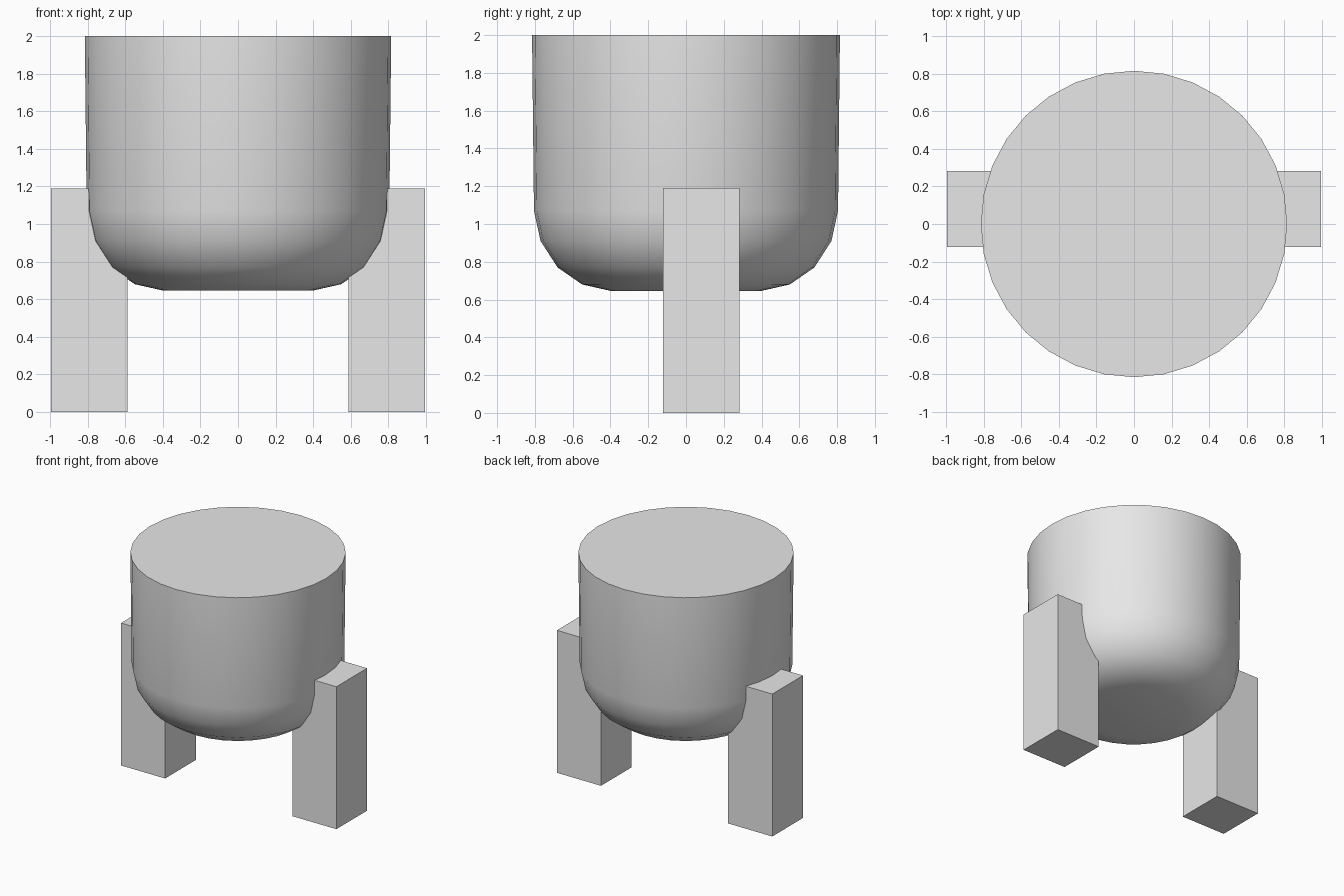
import bpy, bmesh, math

if "Cube" in bpy.data.objects:
    bpy.data.objects.remove(bpy.data.objects["Cube"])

grey = bpy.data.materials.new("light grey")
grey.diffuse_color = (0.8, 0.8, 0.8, 1)
grey.use_nodes = True
grey.node_tree.nodes["Principled BSDF"].inputs["Base Color"].default_value = grey.diffuse_color


def make_object(name, bm):
    bmesh.ops.recalc_face_normals(bm, faces=bm.faces)
    mesh = bpy.data.meshes.new(name)
    bm.to_mesh(mesh)
    bm.free()
    mesh.materials.append(grey)
    obj = bpy.data.objects.new(name, mesh)
    bpy.context.collection.objects.link(obj)
    return obj


# Round body: profile of (radius, height) rings with a rounded lower edge
SIDES = 32
profile = [(0.395, 0.645), (0.55, 0.68), (0.68, 0.77),
           (0.77, 0.91), (0.805, 1.07), (0.815, 2.0)]
bm = bmesh.new()
rings = []
for r, z in profile:
    angles = [2 * math.pi * i / SIDES for i in range(SIDES)]
    rings.append([bm.verts.new((r * math.cos(a), r * math.sin(a), z)) for a in angles])
for low, high in zip(rings, rings[1:]):
    for i in range(SIDES):
        j = (i + 1) % SIDES
        bm.faces.new((low[i], low[j], high[j], high[i]))
bm.faces.new(rings[0])
bm.faces.new(rings[-1])
body = make_object("body", bm)
bpy.context.view_layer.objects.active = body
body.select_set(True)
bpy.ops.object.shade_smooth_by_angle(angle=math.radians(35))
body.select_set(False)

# Two block legs, set slightly towards the back
for name, side in (("left_leg", -1), ("right_leg", 1)):
    bm = bmesh.new()
    bmesh.ops.create_cube(bm, size=1)
    bmesh.ops.scale(bm, vec=(0.407, 0.405, 1.19), verts=bm.verts)
    bmesh.ops.translate(bm, vec=(side * 0.7915, 0.08, 0.595), verts=bm.verts)
    make_object(name, bm)
